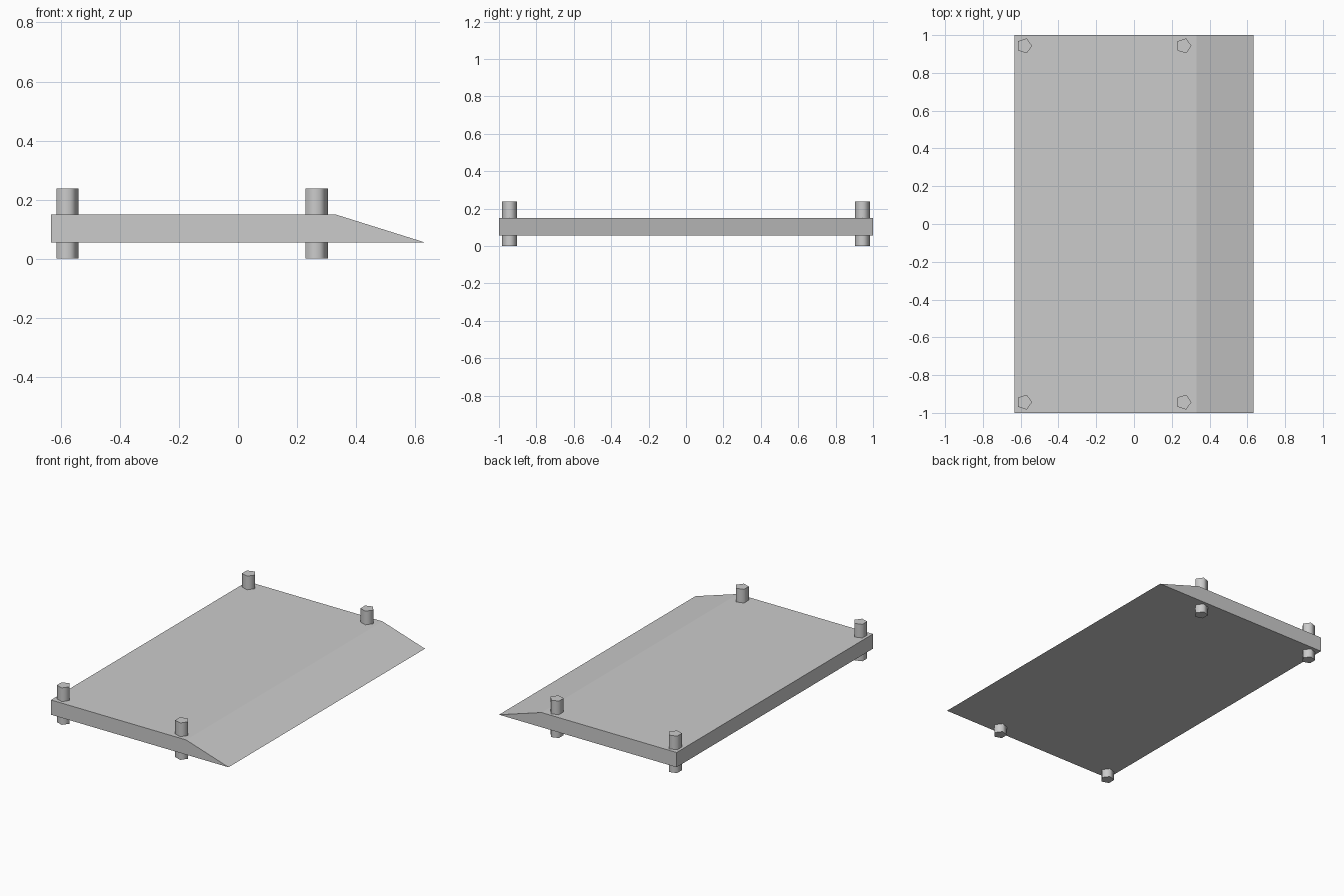
import bpy, bmesh, math

if "Cube" in bpy.data.objects:
    bpy.data.objects.remove(bpy.data.objects["Cube"])

# Wedge-edged deck: side profile extruded along y
def make_deck():
    profile = [(-0.633, 0.055), (0.633, 0.055), (0.33, 0.15), (-0.633, 0.15)]
    bm = bmesh.new()
    face = bm.faces.new([bm.verts.new((x, -1, z)) for x, z in profile])
    ext = bmesh.ops.extrude_face_region(bm, geom=[face])
    moved = [g for g in ext["geom"] if isinstance(g, bmesh.types.BMVert)]
    bmesh.ops.translate(bm, verts=moved, vec=(0, 2, 0))
    bmesh.ops.recalc_face_normals(bm, faces=bm.faces[:])
    mesh = bpy.data.meshes.new("deck")
    bm.to_mesh(mesh)
    bm.free()
    bpy.context.collection.objects.link(bpy.data.objects.new("deck", mesh))

# Five-sided peg through the deck, one corner towards +x
def make_peg(name, x, y, height=0.238, radius=0.0415):
    bpy.ops.mesh.primitive_cylinder_add(vertices=5, radius=radius, depth=height,
                                        location=(x, y, height / 2))
    peg = bpy.context.object
    peg.name = name
    peg.rotation_euler.z = -math.pi / 2
    bpy.ops.object.transform_apply(location=False, rotation=True, scale=False)
    bpy.ops.object.shade_smooth_by_angle(angle=math.radians(80))

make_deck()
for x, end in ((-0.581, "square_edge"), (0.263, "wedge_edge")):
    for y, side in ((-0.943, "front"), (0.943, "back")):
        make_peg(f"{side}_{end}_peg", x, y)
